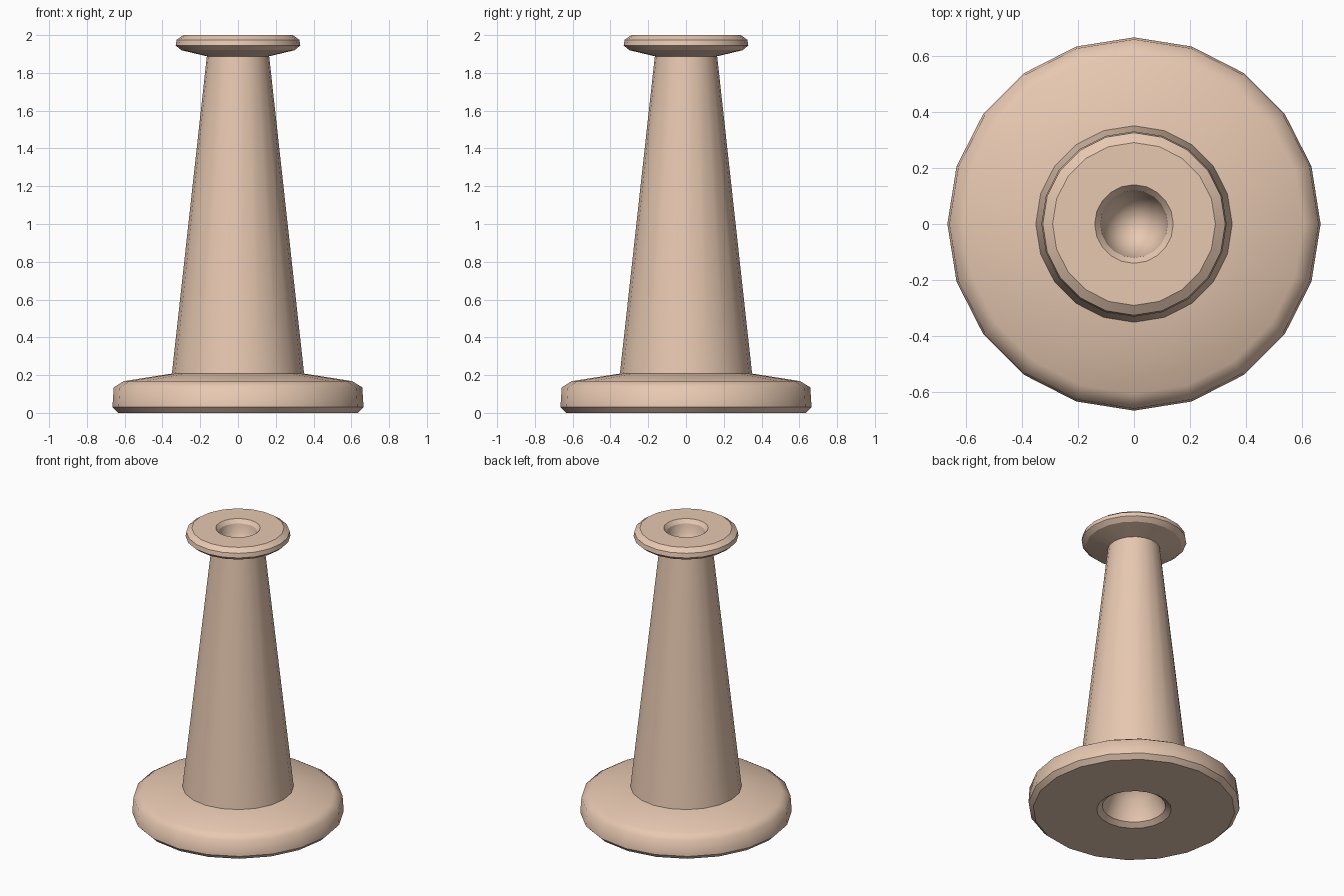
import bpy, bmesh, math

if "Cube" in bpy.data.objects:
    bpy.data.objects.remove(bpy.data.objects["Cube"])

SIDES = 20

# Profile of the spool: radius, height, sharp ring or not
profile = [
    # underside recess
    (0.0, 0.26, False), (0.08, 0.235, False), (0.15, 0.16, False), (0.19, 0.06, False),
    (0.20, 0.025, True), (0.235, 0.0, True),
    # base flange
    (0.635, 0.0, True), (0.665, 0.03, True), (0.658, 0.135, False),
    (0.605, 0.168, False), (0.35, 0.208, True),
    # tapered stem
    (0.165, 1.888, True),
    # top flange
    (0.30, 1.92, True), (0.33, 1.945, True), (0.325, 1.975, True), (0.29, 2.0, True),
    # top recess
    (0.14, 2.0, True), (0.12, 1.975, True), (0.112, 1.93, False),
    (0.085, 1.87, False), (0.045, 1.835, False), (0.0, 1.825, False),
]

bm = bmesh.new()
rings = []
for r, z, sharp in profile:
    if r == 0:
        rings.append([bm.verts.new((0, 0, z))] * SIDES)
    else:
        rings.append([bm.verts.new((r * math.cos(math.tau * i / SIDES),
                                    r * math.sin(math.tau * i / SIDES), z))
                      for i in range(SIDES)])

# Skin neighbouring rings, with triangles at the poles
for a, b in zip(rings, rings[1:]):
    for i in range(SIDES):
        j = (i + 1) % SIDES
        corners = list(dict.fromkeys((a[i], a[j], b[j], b[i])))
        bm.faces.new(corners).smooth = True

# Crease the rings that read as hard edges
for (r, z, sharp), ring in zip(profile, rings):
    if sharp:
        for i in range(SIDES):
            bm.edges.get((ring[i], ring[(i + 1) % SIDES])).smooth = False

bmesh.ops.recalc_face_normals(bm, faces=bm.faces)
mesh = bpy.data.meshes.new("spool")
bm.to_mesh(mesh)
bm.free()
spool = bpy.data.objects.new("spool", mesh)
bpy.context.collection.objects.link(spool)

# Pale wood colour
wood = bpy.data.materials.new("pale_wood")
wood.diffuse_color = (0.80, 0.58, 0.44, 1)
wood.use_nodes = True
wood.node_tree.nodes["Principled BSDF"].inputs["Base Color"].default_value = wood.diffuse_color
mesh.materials.append(wood)
